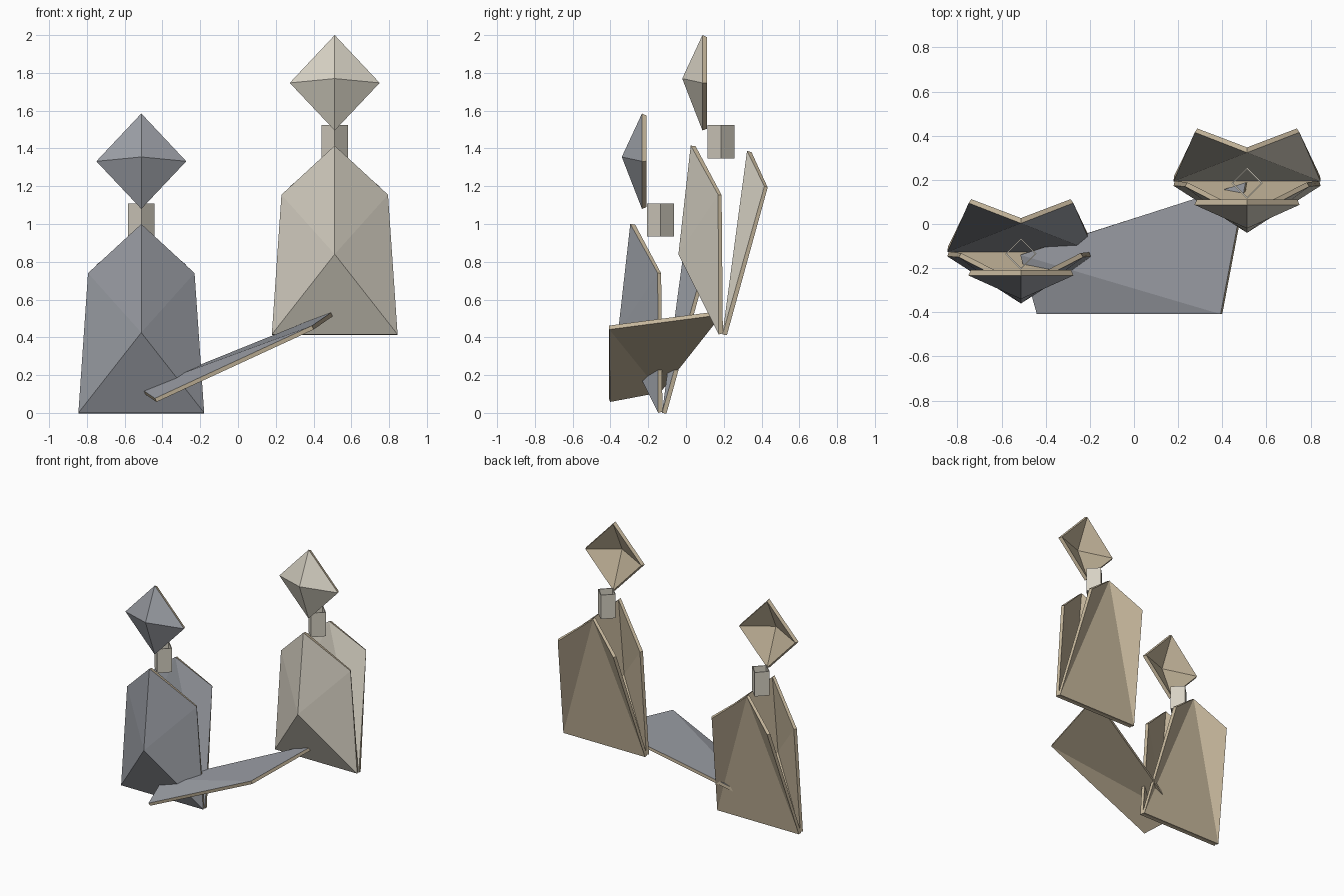
import bpy

if "Cube" in bpy.data.objects:
    bpy.data.objects.remove(bpy.data.objects["Cube"])


def material(name, rgb):
    mat = bpy.data.materials.new(name)
    mat.diffuse_color = (*rgb, 1)
    mat.use_nodes = True
    mat.node_tree.nodes["Principled BSDF"].inputs["Base Color"].default_value = mat.diffuse_color
    return mat


TAN = material("tan_lining", (0.56, 0.47, 0.33))
BLUE = material("blue_grey", (0.33, 0.345, 0.38))
WARM = material("warm_grey", (0.68, 0.64, 0.55))


def folded_sheet(name, points, faces, outer, loc=(0, 0, 0), thickness=0.022):
    """Thin folded sheet: coloured outside, tan lining and edges."""
    mesh = bpy.data.meshes.new(name)
    mesh.from_pydata(points, [], faces)
    mesh.materials.append(outer)
    mesh.materials.append(TAN)
    obj = bpy.data.objects.new(name, mesh)
    obj.location = loc
    bpy.context.collection.objects.link(obj)
    mod = obj.modifiers.new("thickness", "SOLIDIFY")
    mod.thickness = thickness
    mod.offset = -1
    mod.use_even_offset = True
    mod.material_offset = 1
    mod.material_offset_rim = 1
    return obj


def fan(rim_count):
    """Triangles from point 0 to a closed rim of points 1..n."""
    return [(0, i + 1, (i + 1) % rim_count + 1) for i in range(rim_count)]


def figure(side, colour, loc):
    # head: shallow diamond pyramid pointing forward
    folded_sheet(side + "_head", [
        (0, -0.34, 1.355),
        (0, -0.233, 1.585), (-0.238, -0.233, 1.332),
        (0, -0.233, 1.08), (0.238, -0.233, 1.332)],
        fan(4), colour, loc, 0.025)

    # neck: open four-sided tube
    bpy.ops.mesh.primitive_cylinder_add(
        vertices=4, radius=0.071, depth=0.176, end_fill_type='NOTHING',
        location=(loc[0], loc[1] - 0.135, loc[2] + 1.021))
    neck = bpy.context.object
    neck.name = side + "_neck"
    neck.data.materials.append(WARM)
    mod = neck.modifiers.new("wall", "SOLIDIFY")
    mod.thickness = 0.008
    mod.offset = -1

    # front of body: fan folded around the belly point
    folded_sheet(side + "_body_front", [
        (0, -0.36, 0.425),
        (0, -0.295, 1.0), (-0.282, -0.15, 0.74), (-0.333, -0.147, 0),
        (0.333, -0.147, 0), (0.282, -0.15, 0.74)],
        fan(5), colour, loc)

    # back of body: centre triangle with two flaps bent backward
    folded_sheet(side + "_body_back", [
        (0, 0.003, 0.972),
        (0.237, 0.095, 0.785), (0.333, -0.127, 0),
        (-0.333, -0.127, 0), (-0.237, 0.095, 0.785)],
        [(0, 2, 1), (0, 3, 2), (0, 4, 3)], colour, loc)


figure("left", BLUE, (-0.512, 0, 0))
figure("right", WARM, (0.512, 0.32, 0.415))

# sloping plate joining the two figures, creased along its diagonal
folded_sheet("linking_plate", [
    (-0.44, -0.408, 0.077), (0.392, -0.408, 0.462),
    (0.505, 0.188, 0.54), (-0.515, -0.14, 0.128)],
    [(0, 1, 3), (1, 2, 3)], BLUE)
